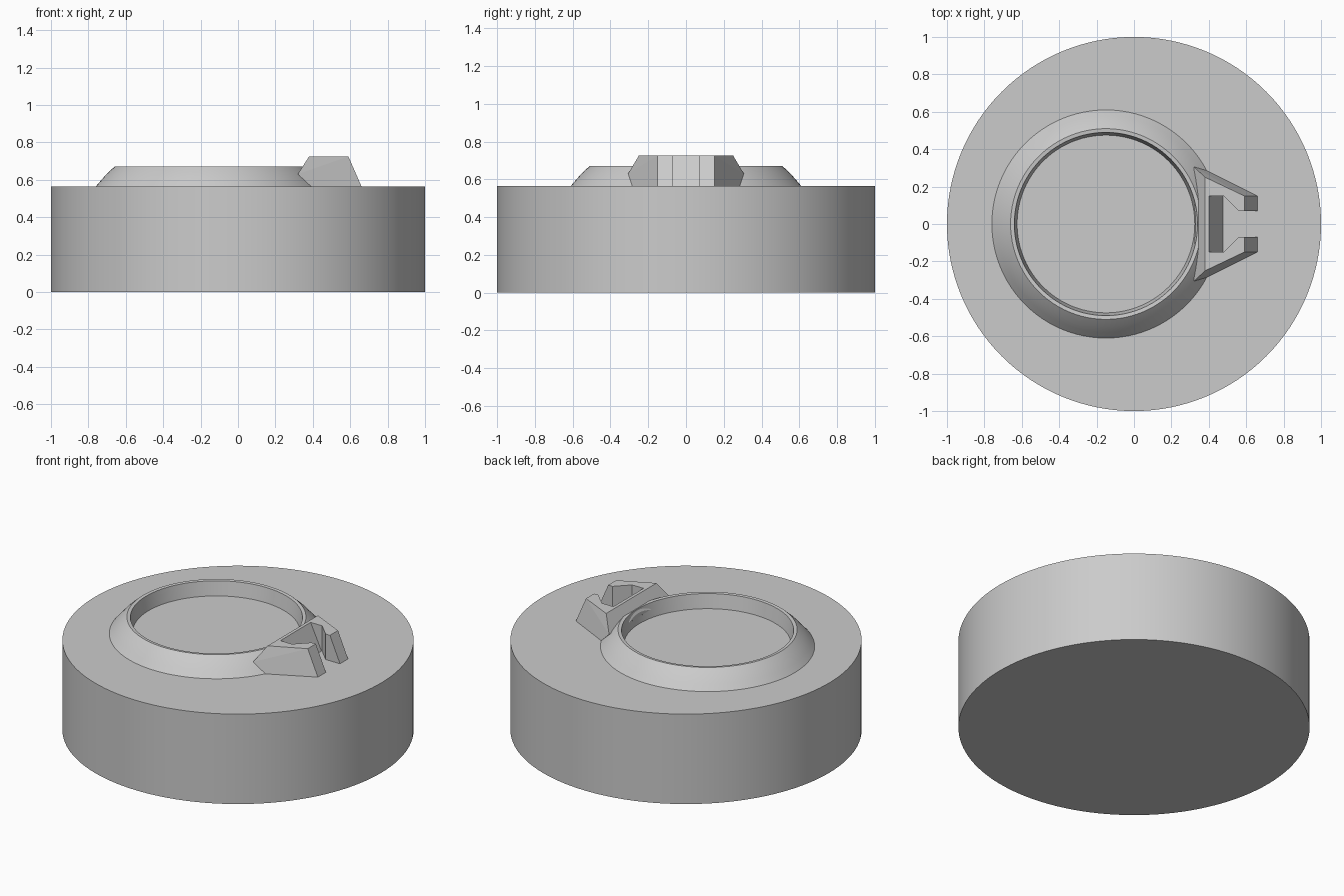
import bpy, bmesh, math
from mathutils import Matrix

if "Cube" in bpy.data.objects:
    bpy.data.objects.remove(bpy.data.objects["Cube"])

TOP = 0.565          # top of the base disc
RING_X = -0.15       # centre of the raised ring

grey = bpy.data.materials.new("plain grey")
grey.diffuse_color = (0.6, 0.6, 0.6, 1)
grey.use_nodes = True
grey.node_tree.nodes["Principled BSDF"].inputs["Base Color"].default_value = grey.diffuse_color


def finish(bm, name, smooth=False):
    bmesh.ops.recalc_face_normals(bm, faces=bm.faces)
    me = bpy.data.meshes.new(name)
    bm.to_mesh(me)
    bm.free()
    me.materials.append(grey)
    ob = bpy.data.objects.new(name, me)
    bpy.context.collection.objects.link(ob)
    if smooth:
        bpy.ops.object.select_all(action='DESELECT')
        ob.select_set(True)
        bpy.context.view_layer.objects.active = ob
        bpy.ops.object.shade_smooth_by_angle(angle=math.radians(25))
    return ob


def lathe(name, profile, x=0.0, steps=96):
    """Revolve (radius, z) points about a vertical axis."""
    bm = bmesh.new()
    vs = [bm.verts.new((r, 0, z)) for r, z in profile]
    edges = [bm.edges.new(p) for p in zip(vs, vs[1:])]
    bmesh.ops.spin(bm, geom=vs + edges, cent=(0, 0, 0), axis=(0, 0, 1),
                   angle=math.tau, steps=steps, use_duplicate=False)
    bmesh.ops.remove_doubles(bm, verts=bm.verts, dist=1e-5)
    bmesh.ops.transform(bm, matrix=Matrix.Translation((x, 0, 0)), verts=bm.verts)
    return finish(bm, name, True)


def hull(name, points):
    """Convex solid from points mirrored across y = 0."""
    bm = bmesh.new()
    for x, y, z in points:
        for s in (-1, 1):
            bm.verts.new((x, s * y, z))
    bmesh.ops.convex_hull(bm, input=bm.verts)
    bmesh.ops.dissolve_limit(bm, angle_limit=0.03, verts=bm.verts, edges=bm.edges)
    return finish(bm, name)


def cut(target, cutter):
    mod = target.modifiers.new("cut", 'BOOLEAN')
    mod.operation, mod.solver, mod.object = 'DIFFERENCE', 'EXACT', cutter
    bpy.context.view_layer.objects.active = target
    bpy.ops.object.modifier_apply(modifier=mod.name)
    bpy.data.objects.remove(cutter)


# Thick base disc
lathe("base_disc", [(0, 0), (1, 0), (1, TOP), (0, TOP)], steps=128)

# Raised ring with sloped outside and shallow dished floor
lathe("raised_ring", [(0.61, TOP), (0.58, 0.6), (0.548, 0.636), (0.51, 0.67),
                      (0.49, 0.668), (0.475, 0.58), (0, 0.58)], RING_X)

# Tapered clip beside the ring
clip = hull("clip", [(0.39, 0.285, TOP), (0.32, 0.306, 0.63), (0.38, 0.25, 0.725),
                     (0.59, 0.15, 0.725), (0.66, 0.15, TOP)])

# Slot in the clip: wide sloped pocket narrowing to an open channel
cut(clip, hull("pocket_cutter", [(0.48, 0.15, 0.555), (0.395, 0.15, 0.735),
                                 (0.48, 0.15, 0.735), (0.56, 0.07, 0.735),
                                 (0.56, 0.07, 0.555)]))
cut(clip, hull("channel_cutter", [(x, 0.07, z) for x in (0.52, 0.8)
                                  for z in (0.5, 0.8)]))

# Keep the clip out of the ring opening
cut(clip, lathe("opening_cutter", [(0, 0.5), (0.48, 0.5), (0.48, 0.668),
                                   (0, 0.668)], RING_X))
